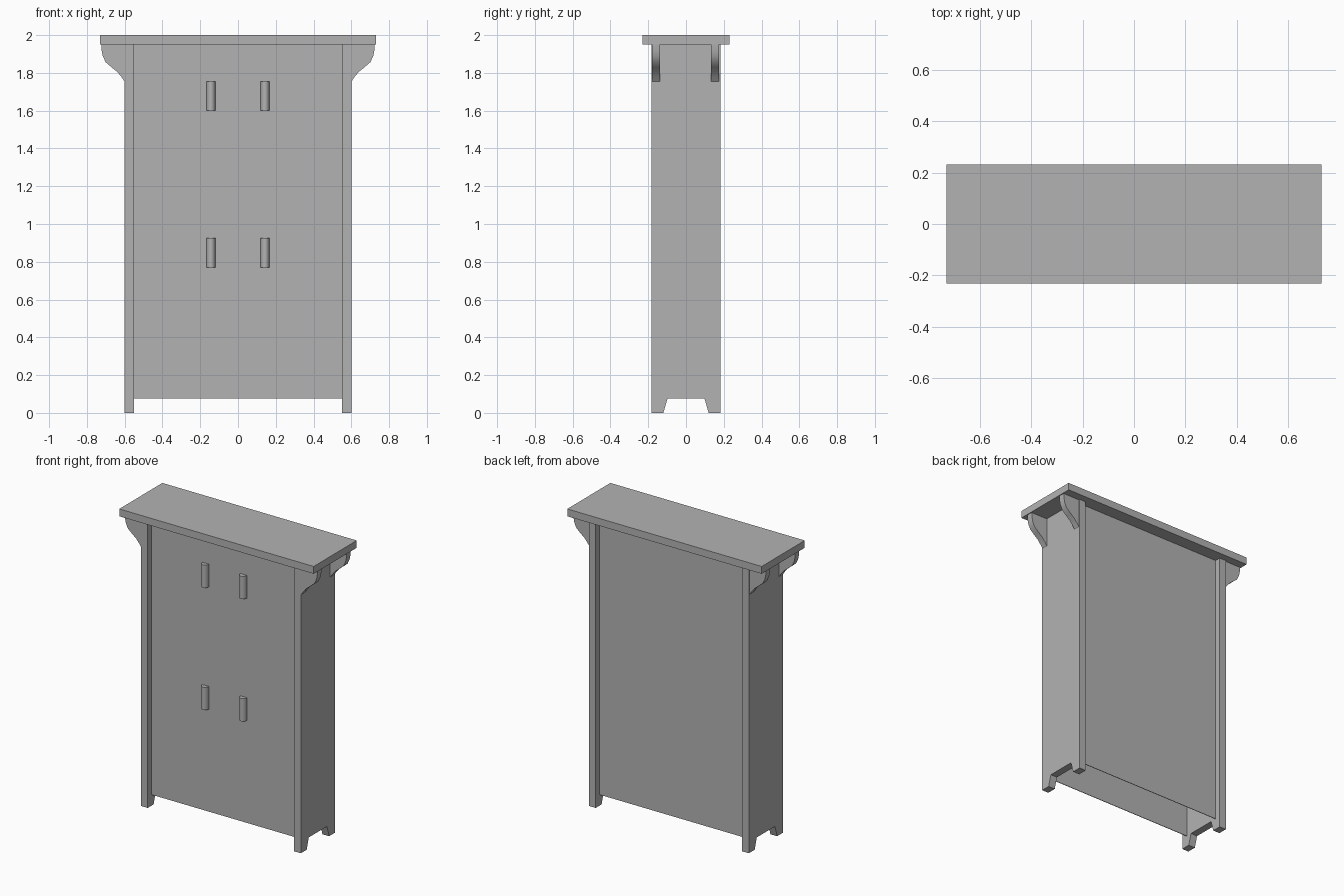
import bpy
import bmesh
import math
from mathutils import Vector

if "Cube" in bpy.data.objects:
    bpy.data.objects.remove(bpy.data.objects["Cube"])

grey = bpy.data.materials.new("plain grey")
grey.use_nodes = True
COLOUR = (0.45, 0.45, 0.45, 1)
grey.diffuse_color = COLOUR
grey.node_tree.nodes["Principled BSDF"].inputs["Base Color"].default_value = COLOUR


def add_prism(name, profile, offset, smooth=False):
    """Extrude a flat polygon by an offset into a closed solid."""
    bm = bmesh.new()
    face = bm.faces.new([bm.verts.new(p) for p in profile])
    ret = bmesh.ops.extrude_face_region(bm, geom=[face], use_keep_orig=True)
    moved = [g for g in ret["geom"] if isinstance(g, bmesh.types.BMVert)]
    bmesh.ops.translate(bm, verts=moved, vec=Vector(offset))
    bmesh.ops.recalc_face_normals(bm, faces=bm.faces)
    mesh = bpy.data.meshes.new(name)
    bm.to_mesh(mesh)
    bm.free()
    mesh.materials.append(grey)
    obj = bpy.data.objects.new(name, mesh)
    bpy.context.collection.objects.link(obj)
    if smooth:
        bpy.ops.object.select_all(action="DESELECT")
        obj.select_set(True)
        bpy.context.view_layer.objects.active = obj
        bpy.ops.object.shade_smooth_by_angle(angle=math.radians(40))
    return obj


def add_box(name, low, high):
    (x0, y0, z0), (x1, y1, z1) = low, high
    base = [(x0, y0, z0), (x1, y0, z0), (x1, y1, z0), (x0, y1, z0)]
    return add_prism(name, base, (0, 0, z1 - z0))


HALF_W, BOARD, HALF_D = 0.6, 0.05, 0.183
TOP_Z, FOOT_Z, PANEL_Y = 1.95, 0.075, 0.143

# Overhanging top board
add_box("top_board", (-0.73, -0.231, TOP_Z), (0.73, 0.231, 2.0))

# Thin recessed panels, open underneath
add_box("front_panel", (-0.55, -PANEL_Y, FOOT_Z), (0.55, 0.004 - PANEL_Y, TOP_Z))
add_box("back_panel", (-0.55, PANEL_Y - 0.004, FOOT_Z), (0.55, PANEL_Y, TOP_Z))

# Side outline with a tapered notch between the feet
side_half = [(HALF_D, TOP_Z), (HALF_D, 0), (0.12, 0), (0.098, FOOT_Z)]
side_outline = side_half + [(-y, z) for y, z in reversed(side_half)]

# Curved bracket outline under the overhang
bracket_outline = [(0.6, TOP_Z), (0.724, TOP_Z), (0.722, 1.92), (0.716, 1.89),
                   (0.701, 1.857), (0.670, 1.830), (0.638, 1.804),
                   (0.616, 1.777), (0.6, 1.754)]

for label, s in (("left", 1), ("right", -1)):
    add_prism(label + "_side", [(s * HALF_W, y, z) for y, z in side_outline],
              (-s * BOARD, 0, 0))
    for end, y0 in (("front", -0.181), ("back", 0.132)):
        add_prism(f"{label}_{end}_bracket",
                  [(s * x, y0, z) for x, z in bracket_outline],
                  (0, 0.043, 0), smooth=True)
    # Rounded upright handles on the front
    for level, z0 in (("upper", 1.6), ("lower", 0.77)):
        arc = [math.pi * i / 12 for i in range(13)]
        add_prism(f"{label}_{level}_handle",
                  [(s * 0.143 + 0.024 * math.cos(a),
                    -PANEL_Y - 0.03 * math.sin(a), z0) for a in arc],
                  (0, 0, 0.155), smooth=True)
